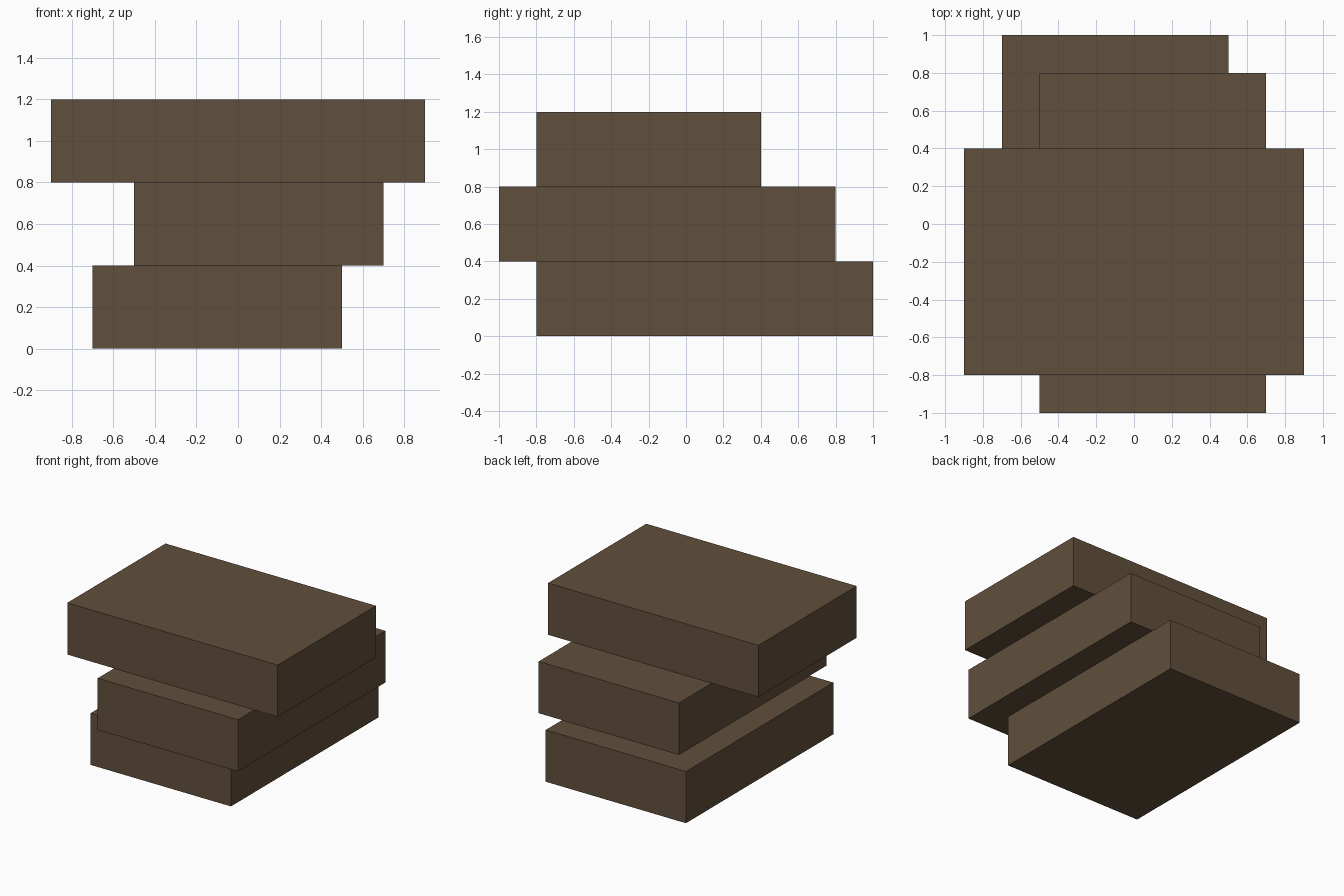
import bpy
from mathutils import Vector

default = bpy.data.objects.get("Cube")
if default:
    bpy.data.objects.remove(default, do_unlink=True)

# Dark brown shared by the whole stack
brown = bpy.data.materials.new("dark_brown")
brown.use_nodes = True
colour = (0.12, 0.08, 0.045, 1)
brown.diffuse_color = colour
brown.node_tree.nodes["Principled BSDF"].inputs["Base Color"].default_value = colour


def slab(name, low, high):
    """Add a flat-faced box spanning two opposite corners."""
    low, high = Vector(low), Vector(high)
    bpy.ops.mesh.primitive_cube_add(size=1, location=(low + high) / 2)
    obj = bpy.context.object
    obj.name = obj.data.name = name
    obj.scale = high - low
    bpy.ops.object.transform_apply(location=False, rotation=False, scale=True)
    obj.data.materials.append(brown)
    return obj


# Three offset slabs, the top one turned crosswise
slab("bottom_slab", (-0.7, -0.8, 0), (0.5, 1, 0.4))
slab("middle_slab", (-0.5, -1, 0.4), (0.7, 0.8, 0.8))
slab("top_slab", (-0.9, -0.8, 0.8), (0.9, 0.4, 1.2))
